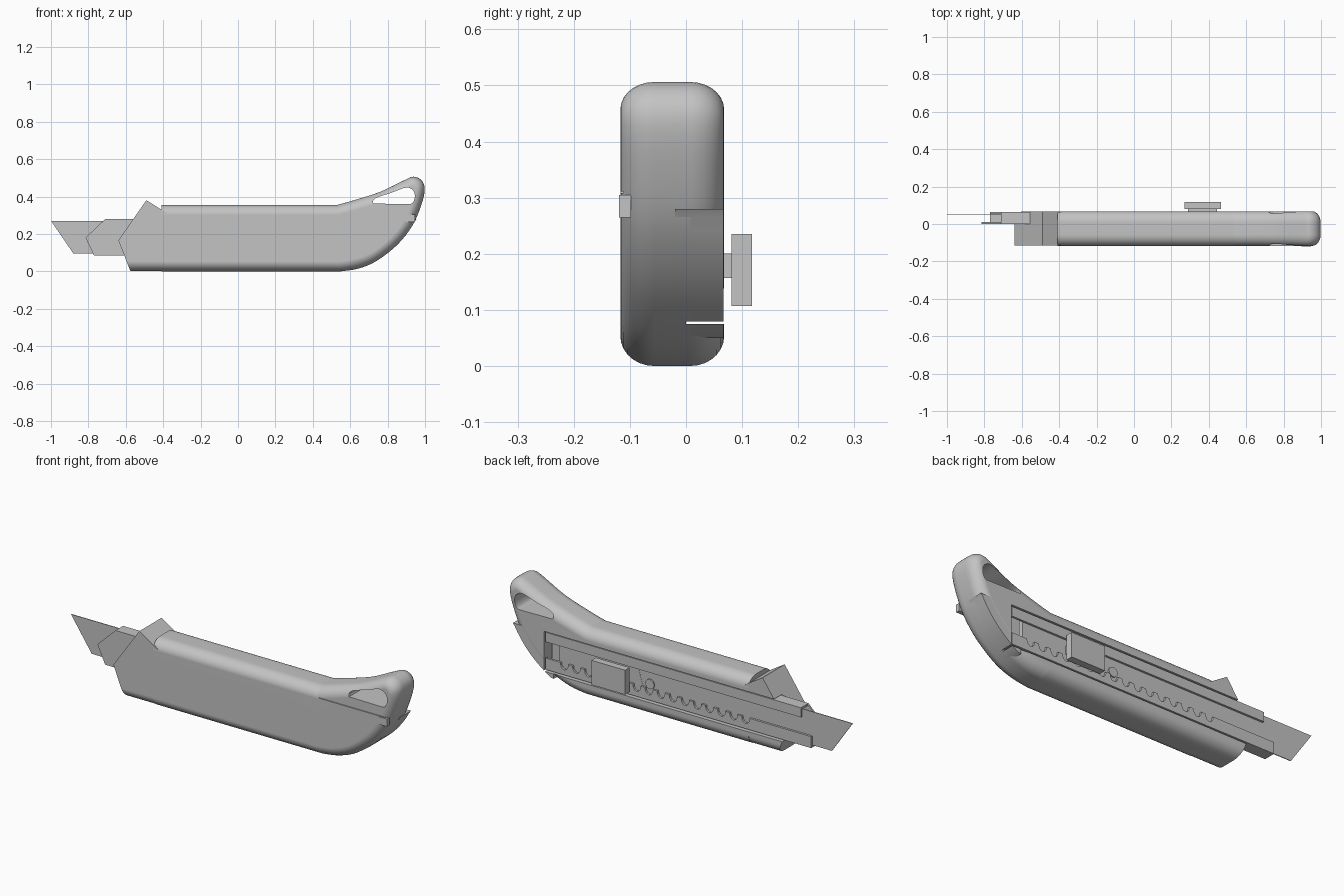
import bpy, bmesh, math
from mathutils import Vector

cube = bpy.data.objects.get("Cube")
if cube:
    bpy.data.objects.remove(cube, do_unlink=True)

grey = bpy.data.materials.new("plain grey")
grey.use_nodes = True
grey.diffuse_color = (0.55, 0.55, 0.55, 1)
grey.node_tree.nodes["Principled BSDF"].inputs["Base Color"].default_value = (0.55, 0.55, 0.55, 1)


def add_object(name, bm):
    bmesh.ops.recalc_face_normals(bm, faces=bm.faces)
    mesh = bpy.data.meshes.new(name)
    bm.to_mesh(mesh)
    bm.free()
    mesh.materials.append(grey)
    ob = bpy.data.objects.new(name, mesh)
    bpy.context.collection.objects.link(ob)
    return ob


def loft(name, rows):
    """Skin closed x-z outlines, each given with its y, and cap both ends."""
    bm = bmesh.new()
    loops = [[bm.verts.new((x, y, z)) for x, z in outline] for y, outline in rows]
    for a, b in zip(loops, loops[1:]):
        for i in range(len(a)):
            bm.faces.new((a[i - 1], a[i], b[i], b[i - 1]))
    bm.faces.new(loops[0])
    bm.faces.new(loops[-1])
    return add_object(name, bm)


def prism(name, outline, y0, y1):
    return loft(name, [(y0, outline), (y1, outline)])


def rounded(name, outer, inner, y0, y1, depth, steps=7):
    """Loft whose rims curve from the inner outline on the sides to the outer one."""
    rows = []
    for k in range(steps + 1):
        a = math.pi / 2 * k / steps
        mix = [Vector(i).lerp(Vector(o), math.sin(a)) for i, o in zip(inner, outer)]
        rows.append((depth * (1 - math.cos(a)), mix))
    return loft(name, [(y0 + d, m) for d, m in rows] + [(y1 - d, m) for d, m in reversed(rows)])


def box(name, x, y, z):
    return prism(name, [(x[0], z[0]), (x[1], z[0]), (x[1], z[1]), (x[0], z[1])], *y)


def smooth_line(pts, steps=4):
    """Catmull-Rom curve through the points."""
    p = [Vector(q) for q in [pts[0]] + pts + [pts[-1]]]
    out = []
    for a, b, c, d in zip(p, p[1:], p[2:], p[3:]):
        for i in range(steps):
            t = i / steps
            out.append(0.5 * (2 * b + (c - a) * t + (2 * a - 5 * b + 4 * c - d) * t * t
                              + (3 * b - a - 3 * c + d) * t ** 3))
    return [tuple(q) for q in out] + [pts[-1]]


def activate(ob):
    bpy.ops.object.select_all(action='DESELECT')
    ob.select_set(True)
    bpy.context.view_layer.objects.active = ob


def cut(ob, cutters):
    activate(ob)
    for c in cutters:
        mod = ob.modifiers.new("cut", 'BOOLEAN')
        mod.operation, mod.solver, mod.object = 'DIFFERENCE', 'EXACT', c
        bpy.ops.object.modifier_apply(modifier=mod.name)


def shade(ob):
    activate(ob)
    bpy.ops.object.shade_smooth_by_angle(angle=math.radians(30))
    ob.modifiers.new("flat sides", 'WEIGHTED_NORMAL').keep_sharp = True


FRONT, BACK = -0.117, 0.068
JOIN, ROUND = -0.41, 0.06

# Cutters: blade channel, hanging hole, parting line
channel = box("channel_cutter", (-1.2, 0.776), (0, 0.3), (0.075, 0.285))
hole = prism("hole_cutter", smooth_line([(0.725, 0.362), (0.722, 0.377), (0.745, 0.395), (0.82, 0.42),
                                         (0.90, 0.448), (0.938, 0.43), (0.945, 0.395),
                                         (0.93, 0.363), (0.90, 0.36)]), -0.3, 0.3)
groove = box("groove_cutter", (0.55, 1.1), (-0.3, FRONT + 0.006), (0.308, 0.311))

# Handle with rounded rim and upswept tail
tail = smooth_line([(0.55, 0), (0.645, 0.015), (0.74, 0.055), (0.85, 0.14), (0.93, 0.24), (0.975, 0.34),
                    (0.998, 0.43), (0.985, 0.482), (0.94, 0.506), (0.885, 0.485),
                    (0.76, 0.425), (0.62, 0.38), (0.53, 0.355)])
tail_side = smooth_line([(0.54, 0.053), (0.625, 0.067), (0.715, 0.102), (0.812, 0.177), (0.885, 0.267),
                         (0.928, 0.36), (0.95, 0.425), (0.948, 0.447), (0.932, 0.457), (0.9, 0.443),
                         (0.78, 0.377), (0.632, 0.328), (0.535, 0.302)])
handle = rounded("handle", [(JOIN, 0)] + tail + [(JOIN, 0.355)],
                 [(JOIN, 0.053)] + tail_side + [(JOIN, 0.302)], FRONT, BACK, ROUND)
cut(handle, [channel, hole, groove])
shade(handle)

# Nose with a sharp hump and rounded underside
hump = [(-0.37, 0.305), (-0.49, 0.38), (-0.64, 0.165)]
nose = rounded("nose", [(-0.575, 0.001), (-0.37, 0.001)] + hump, [(-0.596, 0.054), (-0.37, 0.054)] + hump,
               FRONT + 0.001, BACK - 0.001, ROUND)
cut(nose, [channel])
shade(nose)

# Square-edged end cap on the back of the tail
rear = [p for p in tail if 0.05 < p[1] < 0.28 and p[0] > 0.7]
cap = prism("end_cap", [(0.72, 0.05)] + rear + [(0.955, 0.28), (0.72, 0.28)], -0.02, BACK - 0.001)
cut(cap, [channel])
shade(cap)
box("end_clip", (0.895, 0.945), (-0.119, -0.098), (0.265, 0.305))

# Folded metal blade guide
LIP = (0.053, 0.064)
prism("guide_plate", [(-0.77, 0.085), (0.77, 0.085), (0.77, 0.28), (-0.71, 0.28), (-0.815, 0.18)], 0.001, 0.01)
box("guide_top", (-0.71, 0.77), (0.001, LIP[1]), (0.27, 0.28))
box("guide_bottom", (-0.77, 0.77), (0.001, LIP[1]), (0.085, 0.094))
box("guide_upper_lip", (-0.71, 0.77), LIP, (0.23, 0.28))

# Lower lip with scalloped locking notches
toothed = [(0.77, 0.085), (0.77, 0.145)]
for i in range(16):
    cx = 0.66 - 0.07 * i
    for k in range(7):
        a = math.pi * k / 6
        toothed.append((cx + 0.023 * math.cos(a), 0.145 - 0.033 * math.sin(a)))
prism("guide_toothed_lip", toothed + [(-0.77, 0.145), (-0.77, 0.085)], *LIP)

# Blade and its carrier
prism("blade", [(-1, 0.27), (-0.88, 0.095), (0.26, 0.095), (0.26, 0.27)], 0.047, 0.051)
prism("blade_carrier", [(0.2, 0.095), (0.7, 0.095), (0.7, 0.27), (0.25, 0.27)], 0.03, 0.052)
lock = prism("lock_bump", [(0.17 + 0.025 * math.cos(i * math.tau / 20), 0.165 + 0.025 * math.sin(i * math.tau / 20))
                           for i in range(20)], 0.05, 0.058)
shade(lock)

# Thumb slider
box("slider_stem", (0.29, 0.445), (0.05, 0.082), (0.157, 0.2))
box("slider_button", (0.27, 0.465), (0.081, 0.118), (0.107, 0.235))

for c in (channel, hole, groove):
    bpy.data.objects.remove(c, do_unlink=True)
